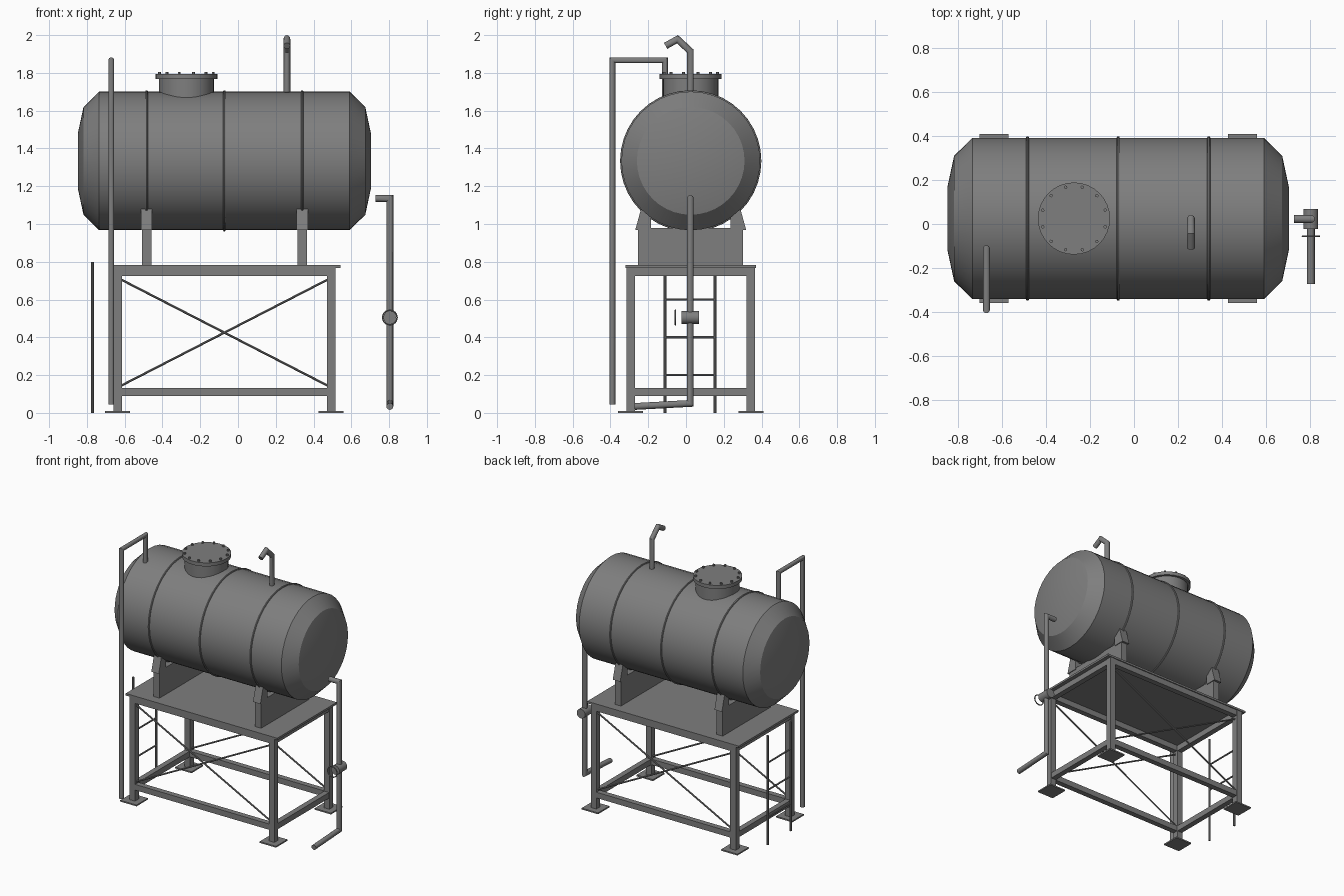
import bpy, bmesh, math
from mathutils import Vector, Matrix

if "Cube" in bpy.data.objects:
    bpy.data.objects.remove(bpy.data.objects["Cube"])

CX, CY = -0.072, 0.025          # centre of tank and stand
TANK_Z, TANK_R = 1.334, 0.367

steel = bpy.data.materials.new("dark_steel")
steel.diffuse_color = (0.21, 0.21, 0.21, 1)
steel.use_nodes = True
steel.node_tree.nodes["Principled BSDF"].inputs["Base Color"].default_value = steel.diffuse_color


def finish(bm, name, smooth=True):
    bmesh.ops.recalc_face_normals(bm, faces=bm.faces)
    me = bpy.data.meshes.new(name)
    bm.to_mesh(me)
    bm.free()
    me.materials.append(steel)
    ob = bpy.data.objects.new(name, me)
    bpy.context.collection.objects.link(ob)
    if smooth:
        bpy.ops.object.select_all(action='DESELECT')
        bpy.context.view_layer.objects.active = ob
        ob.select_set(True)
        bpy.ops.object.shade_smooth_by_angle(angle=math.radians(30))
    return ob


def box(name, x0, x1, y0, y1, z0, z1):
    bm = bmesh.new()
    bmesh.ops.create_cube(bm, size=1)
    for v in bm.verts:
        v.co = ((x0 + x1) / 2 + v.co.x * (x1 - x0),
                (y0 + y1) / 2 + v.co.y * (y1 - y0),
                (z0 + z1) / 2 + v.co.z * (z1 - z0))
    return finish(bm, name, False)


def pipe(name, points, r, n=16):
    """Round tube along a path, mitred at every bend and capped."""
    pts = [Vector(p) for p in points]
    dirs = [(b - a).normalized() for a, b in zip(pts, pts[1:])]
    u = dirs[0].orthogonal().normalized()
    w = dirs[0].cross(u)
    ring = [pts[0] + r * (u * math.cos(2 * math.pi * i / n) + w * math.sin(2 * math.pi * i / n))
            for i in range(n)]
    bm = bmesh.new()
    prev = [bm.verts.new(c) for c in ring]
    bm.faces.new(prev)
    for k, d in enumerate(dirs):
        plane = d + dirs[min(k + 1, len(dirs) - 1)]
        ring = [c + d * ((pts[k + 1] - c).dot(plane) / d.dot(plane)) for c in ring]
        cur = [bm.verts.new(c) for c in ring]
        for i in range(n):
            j = (i + 1) % n
            bm.faces.new((prev[i], prev[j], cur[j], cur[i]))
        prev = cur
    bm.faces.new(prev)
    return finish(bm, name)


def lathe(name, profile, matrix, n=32, closed=False):
    """Spin (radius, height) points about local z, then place with matrix."""
    bm = bmesh.new()
    vs = [bm.verts.new((r, 0, h)) for r, h in profile]
    es = [bm.edges.new(p) for p in zip(vs, vs[1:])]
    if closed:
        es.append(bm.edges.new((vs[-1], vs[0])))
    bmesh.ops.spin(bm, geom=vs + es, cent=(0, 0, 0), axis=(0, 0, 1),
                   angle=2 * math.pi, steps=n, use_duplicate=False)
    bmesh.ops.remove_doubles(bm, verts=bm.verts, dist=1e-5)
    bm.transform(matrix)
    return finish(bm, name)


def ring(name, major, minor, matrix, n=32):
    prof = [(major + minor * math.cos(math.tau * i / 8), minor * math.sin(math.tau * i / 8))
            for i in range(8)]
    return lathe(name, prof, matrix, n, True)


ALONG_X = Matrix.Rotation(math.pi / 2, 4, 'Y')
ALONG_Y = Matrix.Rotation(math.pi / 2, 4, 'X')

# tank shell with dished ends
half = [(0, 0.776), (0.145, 0.776), (0.285, 0.746), (TANK_R, 0.663)]
profile = half + [(r, -h) for r, h in reversed(half)]
lathe("tank_shell", profile, Matrix.Translation((CX, CY, TANK_Z)) @ ALONG_X, 40)

# hoops round the tank
for i, dx in enumerate((-0.412, 0, 0.412)):
    ring(f"tank_hoop_{i + 1}", TANK_R, 0.007,
         Matrix.Translation((CX + dx, CY, TANK_Z)) @ ALONG_X, 40)

# manhole with flanged lid and bolts
MX, MY = -0.273, 0.025
pipe("manhole_neck", [(MX, MY, 1.64), (MX, MY, 1.77)], 0.146, 32)
pipe("manhole_lid", [(MX, MY, 1.767), (MX, MY, 1.793)], 0.164, 32)
for i in range(12):
    a = math.tau * (i + 0.5) / 12
    x, y = MX + 0.147 * math.cos(a), MY + 0.147 * math.sin(a)
    pipe(f"lid_bolt_{i + 1}", [(x, y, 1.79), (x, y, 1.805)], 0.008, 6)

# saddles: upright plate plus sloping ears on both sides
for i, dx in enumerate((-0.412, 0.412)):
    x = CX + dx
    box(f"saddle_plate_{i + 1}", x - 0.025, x + 0.025, CY - 0.278, CY + 0.278, 0.78, 0.98)
    for side in (-1, 1):
        bm = bmesh.new()
        sect = [(0.294, 0.967), (0.21, 0.967), (0.21, 1.09), (0.26, 1.09)]
        f = bm.faces.new([bm.verts.new((x - 0.03, CY + side * y, z)) for y, z in sect])
        ext = bmesh.ops.extrude_face_region(bm, geom=[f])
        bmesh.ops.translate(bm, vec=(0.06, 0, 0),
                            verts=[v for v in ext["geom"] if isinstance(v, bmesh.types.BMVert)])
        finish(bm, f"saddle_ear_{i + 1}_{'front' if side < 0 else 'back'}", False)

# stand: deck, legs, feet, rails and braces
LX, LY, W = 0.565, 0.318, 0.0225
box("deck", CX - 0.614, CX + 0.614, CY - 0.345, CY + 0.345, 0.767, 0.782)
for sx, nx in ((-1, "left"), (1, "right")):
    for sy, ny in ((-1, "front"), (1, "back")):
        x, y = CX + sx * LX, CY + sy * LY
        box(f"leg_{ny}_{nx}", x - W, x + W, y - W, y + W, 0.005, 0.768)
        box(f"foot_{ny}_{nx}", x - 0.066, x + 0.066, y - 0.066, y + 0.066, 0, 0.01)
for z0, label in ((0.09, "lower"), (0.725, "upper")):
    for s, name in ((-1, "front"), (1, "back")):
        y = CY + s * LY
        box(f"{label}_rail_{name}", CX - LX, CX + LX, y - 0.02, y + 0.02, z0, z0 + 0.042)
    for s, name in ((-1, "left"), (1, "right")):
        x = CX + s * LX
        box(f"{label}_rail_{name}", x - 0.02, x + 0.02, CY - LY, CY + LY, z0, z0 + 0.042)
for sy, ny in ((-1, "front"), (1, "back")):
    for d in (-1, 1):
        y = CY + sy * LY
        pipe(f"brace_{ny}_{'a' if d < 0 else 'b'}",
             [(CX - d * 0.555, y, 0.14), (CX + d * 0.555, y, 0.71)], 0.006, 8)

# ladder at the left end
for i, y in enumerate((-0.112, 0.154)):
    pipe(f"ladder_rail_{i + 1}", [(-0.77, y, 0), (-0.77, y, 0.8)], 0.008, 8)
for i in range(3):
    z = 0.2 * (i + 1)
    pipe(f"ladder_rung_{i + 1}", [(-0.77, -0.112, z), (-0.77, 0.154, z)], 0.006, 8)

# overflow, vent and drain pipes
pipe("overflow_pipe", [(-0.671, -0.112, 1.64), (-0.671, -0.112, 1.867),
                       (-0.671, -0.39, 1.867), (-0.671, -0.39, 0.045)], 0.0155)
pipe("vent_pipe", [(0.259, 0.023, 1.66), (0.259, 0.023, 1.915),
                   (0.259, -0.045, 1.978), (0.259, -0.108, 1.943)], 0.018)
pipe("drain_pipe", [(0.727, 0.023, 1.135), (0.804, 0.023, 1.135),
                    (0.804, 0.023, 0.05), (0.804, -0.272, 0.034)], 0.018)

# valve body and hand wheel
pipe("valve_body", [(0.804, -0.023, 0.505), (0.804, 0.068, 0.505)], 0.034, 20)
ring("valve_wheel", 0.038, 0.004, Matrix.Translation((0.804, -0.056, 0.505)) @ ALONG_Y, 24)
